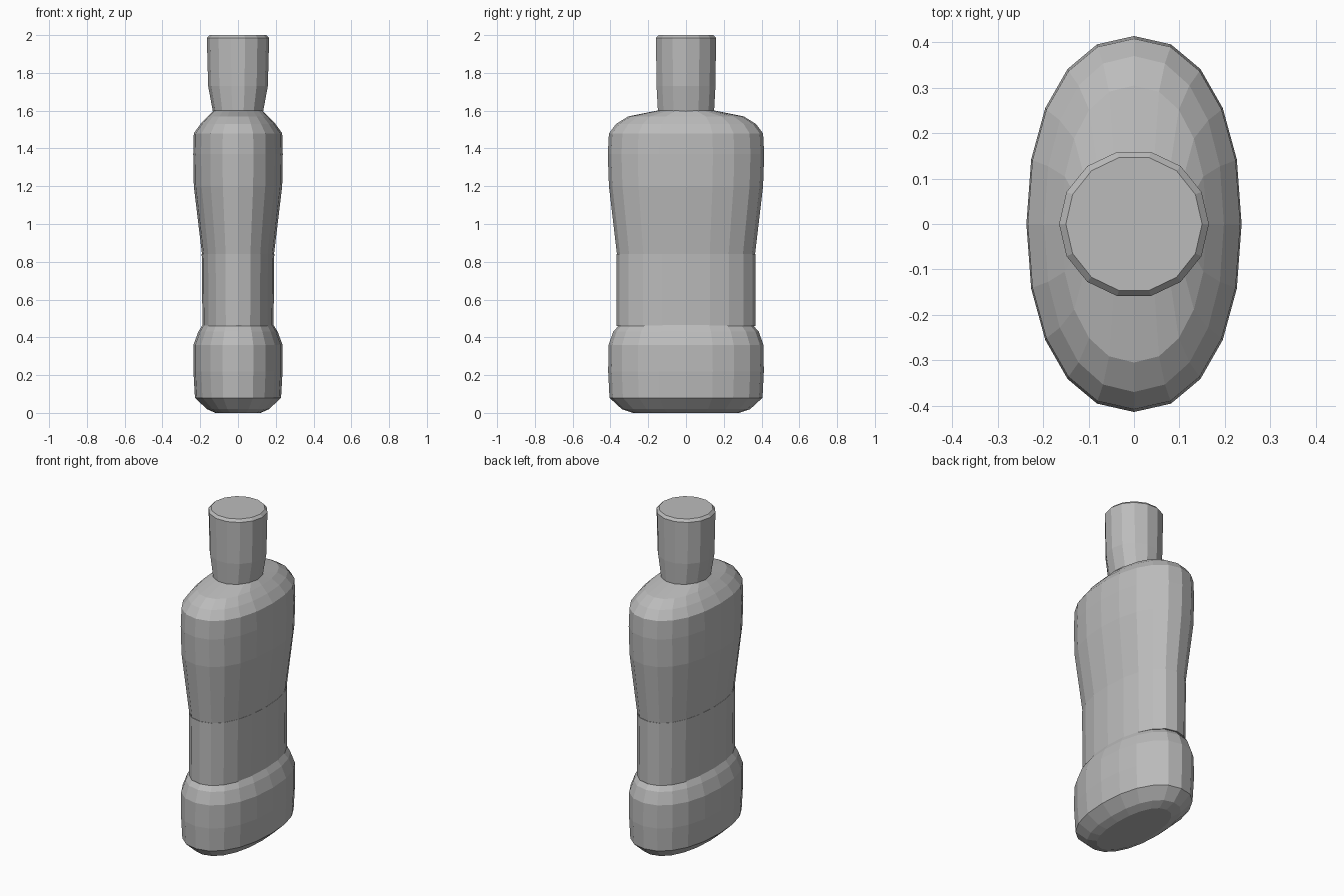
import bpy, bmesh
from math import cos, sin, pi, copysign

cube = bpy.data.objects.get("Cube")
if cube:
    bpy.data.objects.remove(cube, do_unlink=True)

grey = bpy.data.materials.new("plain_grey")
grey.use_nodes = True
colour = (0.5, 0.5, 0.5, 1)
grey.diffuse_color = colour
grey.node_tree.nodes["Principled BSDF"].inputs["Base Color"].default_value = colour


def loft(name, sections, sides, power=2.0):
    """Capped stack of rounded oval rings given as (z, half width, half depth)."""
    bm = bmesh.new()
    rings = []
    for z, rx, ry in sections:
        ring = []
        for i in range(sides):
            a = 2 * pi * i / sides
            c, s = cos(a), sin(a)
            x = copysign(abs(c) ** (2 / power), c) * rx
            y = copysign(abs(s) ** (2 / power), s) * ry
            ring.append(bm.verts.new((x, y, z)))
        rings.append(ring)
    for low, high in zip(rings, rings[1:]):
        for i in range(sides):
            j = (i + 1) % sides
            bm.faces.new((low[i], low[j], high[j], high[i]))
    bm.faces.new(rings[0][::-1])
    bm.faces.new(rings[-1])
    mesh = bpy.data.meshes.new(name)
    bm.to_mesh(mesh)
    bm.free()
    mesh.materials.append(grey)
    obj = bpy.data.objects.new(name, mesh)
    bpy.context.collection.objects.link(obj)
    return obj


# Bulging foot with a chamfered underside
loft("bottle_base", [(0, 0.12, 0.28), (0.02, 0.165, 0.34), (0.08, 0.228, 0.405),
                     (0.22, 0.236, 0.412), (0.36, 0.236, 0.41),
                     (0.43, 0.21, 0.385), (0.47, 0.185, 0.35)], 20, 2.2)

# Straight recessed grip
loft("grip_band", [(0.46, 0.188, 0.368), (0.84, 0.192, 0.368)], 20, 2.2)

# Flaring upper body and sloped shoulders
loft("upper_body", [(0.835, 0.19, 0.365), (1.2, 0.234, 0.408), (1.37, 0.237, 0.414),
                    (1.48, 0.234, 0.408), (1.53, 0.198, 0.37),
                    (1.57, 0.16, 0.305), (1.6, 0.13, 0.155)], 20, 2.2)

# Cap, slightly tapered towards the shoulders
loft("cap", [(1.59, 0.132, 0.152), (1.73, 0.158, 0.16),
             (1.985, 0.165, 0.163), (2.0, 0.15, 0.15)], 14)
